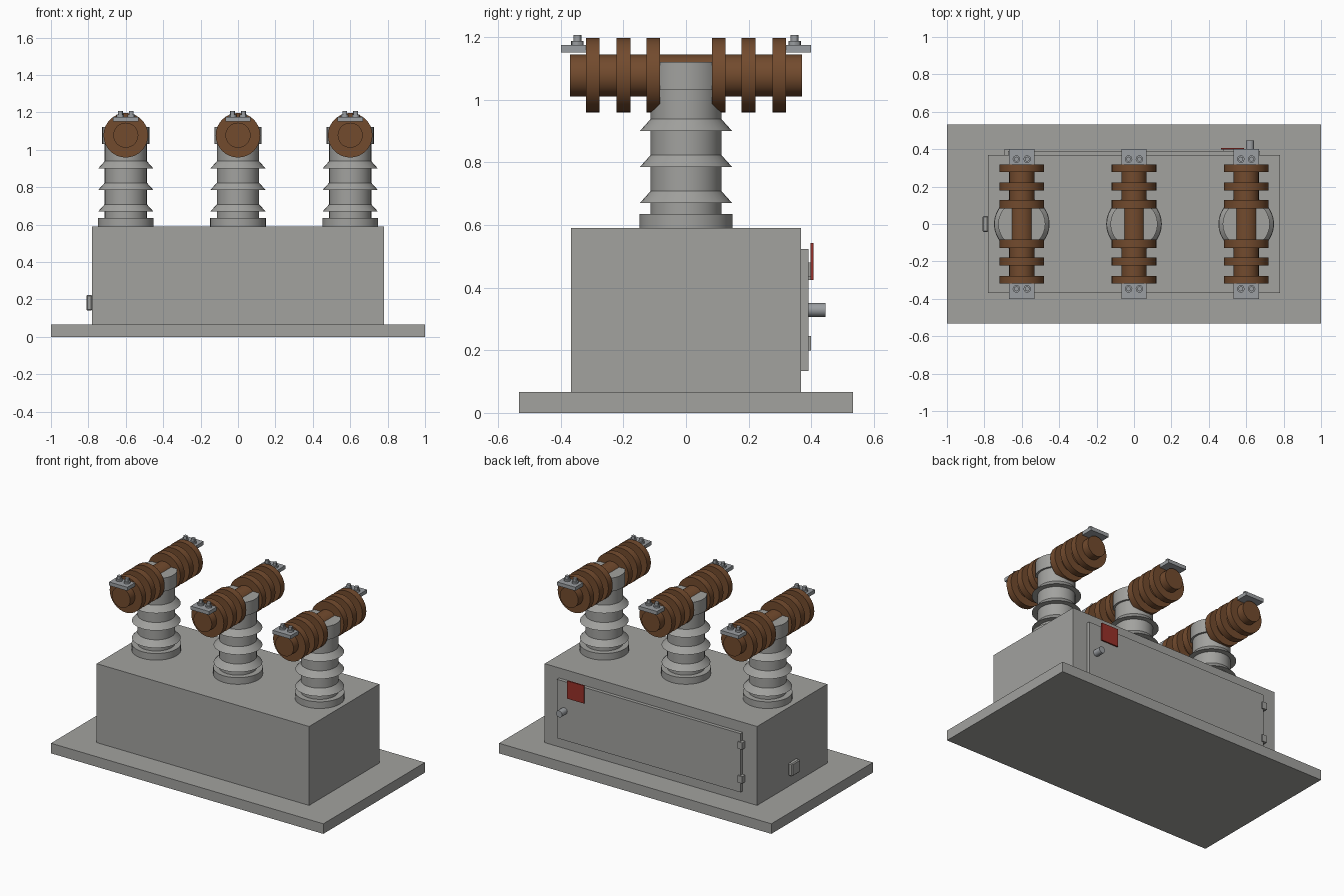
import bpy, math
from mathutils import Matrix

if "Cube" in bpy.data.objects:
    bpy.data.objects.remove(bpy.data.objects["Cube"])


def material(name, rgb):
    m = bpy.data.materials.new(name)
    m.diffuse_color = (*rgb, 1)
    m.use_nodes = True
    m.node_tree.nodes["Principled BSDF"].inputs["Base Color"].default_value = m.diffuse_color
    return m


GREY = material("grey paint", (0.36, 0.36, 0.345))
BROWN = material("brown porcelain", (0.17, 0.07, 0.027))
RED = material("red sign", (0.32, 0.03, 0.022))
METAL = material("terminal metal", (0.33, 0.345, 0.36))


def box(name, lo, hi, mat, bevel=0):
    """Box between two corners."""
    bpy.ops.mesh.primitive_cube_add(size=1, location=[(a + b) / 2 for a, b in zip(lo, hi)])
    o = bpy.context.object
    o.name = name
    o.scale = [b - a for a, b in zip(lo, hi)]
    bpy.ops.object.transform_apply(location=False, rotation=False, scale=True)
    o.data.materials.append(mat)
    if bevel:
        b = o.modifiers.new("bevel", 'BEVEL')
        b.width = bevel
    return o


def lathe(name, profile, loc, mat, sides=32, along_y=False):
    """Solid of revolution from (radius, height) points."""
    verts, faces = [], []
    for r, h in profile:
        for i in range(sides):
            a = 2 * math.pi * i / sides
            verts.append((r * math.cos(a), r * math.sin(a), h))
    for k in range(len(profile) - 1):
        for i in range(sides):
            j = (i + 1) % sides
            faces.append((k * sides + i, k * sides + j, (k + 1) * sides + j, (k + 1) * sides + i))
    faces.append(tuple(reversed(range(sides))))
    faces.append(tuple(range(len(verts) - sides, len(verts))))
    me = bpy.data.meshes.new(name)
    me.from_pydata(verts, [], faces)
    if along_y:
        me.transform(Matrix.Rotation(-math.pi / 2, 4, 'X'))
    me.materials.append(mat)
    o = bpy.data.objects.new(name, me)
    o.location = loc
    bpy.context.collection.objects.link(o)
    bpy.ops.object.select_all(action='DESELECT')
    o.select_set(True)
    bpy.context.view_layer.objects.active = o
    bpy.ops.object.shade_smooth_by_angle(angle=math.radians(30))
    return o


# plinth and tank
box("base_slab", (-1, -0.533, 0), (1, 0.533, 0.067), GREY)
box("tank", (-0.78, -0.368, 0.067), (0.78, 0.368, 0.591), GREY)

# rear door with hinges, knob and warning sign
box("rear_door", (-0.674, 0.366, 0.134), (0.674, 0.391, 0.524), GREY)
for z in (0.2, 0.425):
    box("door_hinge", (-0.692, 0.368, z), (-0.66, 0.4, z + 0.046), GREY)
lathe("door_knob", [(0.022, 0), (0.022, 0.057)], (0.62, 0.389, 0.329), METAL, 20, True)
box("warning_sign", (0.465, 0.398, 0.425), (0.588, 0.407, 0.543), RED)
box("sign_backing", (0.475, 0.39, 0.435), (0.578, 0.399, 0.48), GREY)

# ground pad on the left side
box("ground_pad", (-0.81, -0.043, 0.14), (-0.779, 0.043, 0.225), GREY, 0.006)

# upright bushing profile: flange, flared skirts, head collar
R, S = 0.113, 0.147
upright = [(0.149, 0.59), (0.149, 0.635), (R, 0.635)]
for z in (0.671, 0.786, 0.901):
    upright += [(R, z), (S, z), (R, z + 0.038)]
upright += [(R, 1.032), (0.126, 1.032), (0.126, 1.121)]

# horizontal insulator profile: core with discs on both arms
discs = [(0.083, 0.127), (0.178, 0.222), (0.277, 0.319)]
spans = sorted([(-b, -a) for a, b in discs] + discs)
cross = [(0.067, -0.37)]
for a, b in spans:
    cross += [(0.067, a), (0.119, a), (0.119, b), (0.067, b)]
cross.append((0.067, 0.37))

for x in (-0.6, 0, 0.6):
    lathe("upright_bushing", upright, (x, 0, 0), GREY)
    lathe("cross_insulator", cross, (x, 0, 1.078), BROWN)
    bpy.context.object.data.transform(Matrix.Rotation(-math.pi / 2, 4, 'X'))
    for s in (-1, 1):
        # terminal plate with two bolts
        y0, y1 = sorted((s * 0.4, s * 0.318))
        box("terminal_plate", (x - 0.067, y0, 1.152), (x + 0.067, y1, 1.176), METAL)
        for dx in (-0.029, 0.029):
            lathe("terminal_bolt", [(0.02, 1.175), (0.02, 1.188), (0.013, 1.188), (0.013, 1.208)],
                  (x + dx, s * 0.347, 0), METAL, 12)
